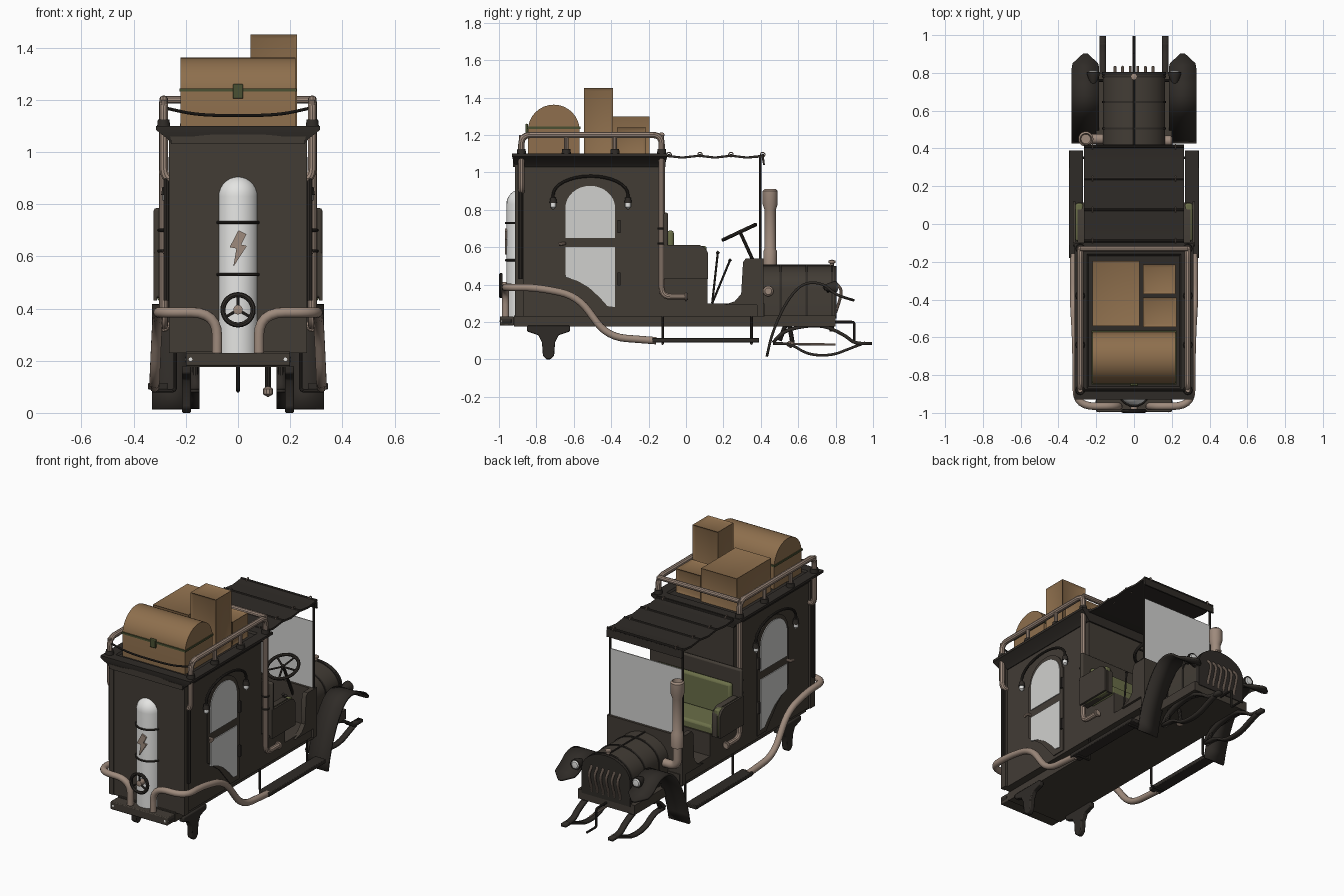
import bpy, bmesh, math
from mathutils import Vector, Matrix

if "Cube" in bpy.data.objects:
    bpy.data.objects.remove(bpy.data.objects["Cube"])

def material(name, r, g, b):
    m = bpy.data.materials.new(name)
    m.diffuse_color = [((c / 255 + 0.055) / 1.055) ** 2.4 for c in (r, g, b)] + [1]
    m.use_nodes = True
    m.node_tree.nodes["Principled BSDF"].inputs["Base Color"].default_value = m.diffuse_color
    return m

DARK = material("dark bodywork", 66, 60, 53)
BLACK = material("black iron", 47, 43, 39)
PIPE = material("dull copper", 158, 138, 124)
WOOD = material("brown wood", 142, 111, 77)
GREEN = material("green leather", 106, 110, 72)
TRIM = material("green brass", 74, 80, 50)
WHITE = material("white enamel", 228, 228, 226)
GLASS = material("grey glass", 208, 208, 206)

def finish(name, bm, mat, mir=False, solid=0, bevel=0):
    bmesh.ops.recalc_face_normals(bm, faces=bm.faces)
    me = bpy.data.meshes.new(name)
    bm.to_mesh(me)
    bm.free()
    me.materials.append(mat)
    ob = bpy.data.objects.new(name, me)
    bpy.context.collection.objects.link(ob)
    if solid:
        s = ob.modifiers.new("thickness", 'SOLIDIFY')
        s.thickness, s.offset = solid, 0
    if bevel:
        b = ob.modifiers.new("bevel", 'BEVEL')
        b.width, b.segments, b.limit_method = bevel, 2, 'ANGLE'
    if mir:
        ob.modifiers.new("mirror", 'MIRROR').use_mirror_merge = False
    return ob

def box(name, x, y, z, mat, mir=False, bevel=0, inset=0):
    bm = bmesh.new()
    mid = [(a + b) / 2 for a, b in (x, y, z)]
    size = [b - a for a, b in (x, y, z)]
    bmesh.ops.create_cube(bm, size=1, matrix=Matrix.Translation(mid) @ Matrix.Diagonal((*size, 1)))
    if inset:
        bmesh.ops.recalc_face_normals(bm, faces=bm.faces)
        bmesh.ops.inset_individual(bm, faces=bm.faces[:], thickness=inset, depth=-0.008)
    return finish(name, bm, mat, mir, 0, bevel)

def prism(name, pts, a, b, mat, mir=False, axis='x', bevel=0):
    """Outline (y,z) pushed along x, or (x,z) pushed along y."""
    bm = bmesh.new()
    place = lambda p, d: (d, p[0], p[1]) if axis == 'x' else (p[0], d, p[1])
    lo, hi = ([bm.verts.new(place(p, d)) for p in pts] for d in (a, b))
    bm.faces.new(lo)
    bm.faces.new(hi[::-1])
    for i in range(len(pts)):
        j = (i + 1) % len(pts)
        bm.faces.new((lo[i], lo[j], hi[j], hi[i]))
    return finish(name, bm, mat, mir, 0, bevel)

def rounded(pts, rad, steps=6):
    pts = [Vector(p) for p in pts]
    out = [pts[0]]
    for a, p, b in zip(pts, pts[1:], pts[2:]):
        s = p + (a - p).normalized() * min(rad, (a - p).length * .49)
        e = p + (b - p).normalized() * min(rad, (b - p).length * .49)
        for i in range(steps + 1):
            t = i / steps
            out.append(s * (1 - t) ** 2 + p * 2 * t * (1 - t) + e * t * t)
    return out + [pts[-1]]

def tube(name, pts, r, mat, mir=False, rad=0.05, n=10, closed=False):
    path = [Vector(p) for p in pts] if closed or not rad else rounded(pts, rad)
    bm, rings, k = bmesh.new(), [], len(path)
    up = None
    for i, p in enumerate(path):
        nxt = path[(i + 1) % k] if closed else path[min(i + 1, k - 1)]
        d = (nxt - (path[i - 1] if closed else path[max(i - 1, 0)])).normalized()
        up = d.orthogonal() if up is None else up - d * up.dot(d)
        up.normalize()
        side = d.cross(up)
        rings.append([bm.verts.new(p + r * (up * math.cos(t) + side * math.sin(t)))
                      for t in (2 * math.pi * q / n for q in range(n))])
    for i in range(k if closed else k - 1):
        A, B = rings[i], rings[(i + 1) % k]
        for q in range(n):
            bm.faces.new((A[q], A[(q + 1) % n], B[(q + 1) % n], B[q]))
    if not closed:
        bm.faces.new(rings[0])
        bm.faces.new(rings[-1])
    return finish(name, bm, mat, mir)

def ring(name, c, R, r, axis, mat, mir=False, n=28):
    q = Vector(axis).to_track_quat('Z', 'Y')
    tube(name, [Vector(c) + q @ Vector((R * math.cos(t), R * math.sin(t), 0))
                for t in (2 * math.pi * i / n for i in range(n))], r, mat, mir, n=8, closed=True)

def lathe(name, prof, c, axis, mat, mir=False, n=24):
    bm = bmesh.new()
    q = Vector(axis).to_track_quat('Z', 'Y')
    vs = [bm.verts.new(Vector(c) + q @ Vector((r, 0, h))) for r, h in prof]
    bmesh.ops.spin(bm, geom=vs + [bm.edges.new(e) for e in zip(vs, vs[1:])], cent=c,
                   axis=q @ Vector((0, 0, 1)), angle=2 * math.pi, steps=n)
    bmesh.ops.remove_doubles(bm, verts=bm.verts, dist=1e-5)
    return finish(name, bm, mat, mir)

def ribbon(name, pts, x0, x1, thick, mat, taper=0, rad=.15):
    path, bm, prev = rounded([(0, *p) for p in pts], rad), bmesh.new(), None
    total = len(path) - 1
    for i, p in enumerate(path):
        end = (path[-1] - p).length
        t = taper * (1 - math.sqrt(max(0, 1 - (1 - min(end / .09, 1)) ** 2)))
        row = [bm.verts.new((x, p.y, p.z)) for x in (x0 + t, x1 - t)]
        if prev:
            bm.faces.new((prev[0], prev[1], row[1], row[0]))
        prev = row
    return finish(name, bm, mat, True, thick)

def arc(cx, cz, rx, rz, a0=180, a1=0, n=16):
    return [(cx + rx * math.cos(math.radians(a0 + (a1 - a0) * i / n)),
             cz + rz * math.sin(math.radians(a0 + (a1 - a0) * i / n))) for i in range(n + 1)]

# chassis and cabin
box("chassis", (-.2, .2), (-.92, .8), (.175, .235), DARK)
box("bumper", (-.2, .2), (-.995, -.92), (.18, .23), DARK, bevel=.005)
box("cabin", (-.25, .25), (-.91, -.12), (.23, 1.06), DARK)
box("corner_post", (.235, .265), (-.915, -.87), (.23, 1.05), DARK, True)
bm = bmesh.new()
loops = [[bm.verts.new((sx * x, y0 if sy < 0 else y1, z)) for sx, sy in ((-1, -1), (1, -1), (1, 1), (-1, 1))]
         for x, y0, y1, z in ((.255, -.915, -.11, 1.03), (.27, -.92, -.11, 1.05), (.315, -.93, -.10, 1.085),
                              (.315, -.93, -.10, 1.1), (.25, -.87, -.16, 1.1), (.24, -.86, -.17, 1.09))]
for A, B in zip(loops, loops[1:]):
    for i in range(4):
        bm.faces.new((A[i], A[(i + 1) % 4], B[(i + 1) % 4], B[i]))
bm.faces.new(loops[0]); bm.faces.new(loops[-1])
finish("roof_cornice", bm, BLACK)
prism("front_arch_trim", arc(0, 1.03, .255, .04) + [(.26, 1.06), (-.26, 1.06)], -.925, -.905, DARK, axis='y')

# doors with arched and curved windows
prism("door", [(-.67, .47), (-.67, .82)] + arc(-.51, .82, .15, .135) + [(-.35, .82), (-.35, .25), (-.44, .25), (-.55, .38)],
      .245, .256, DARK, True)
prism("upper_window", [(-.645, .65)] + arc(-.512, .81, .133, .118) + [(-.379, .65)], .25, .261, GLASS, True)
prism("lower_window", [(-.645, .6), (-.379, .6), (-.379, .28), (-.42, .285), (-.46, .33), (-.52, .385), (-.58, .42), (-.645, .44)],
      .25, .261, GLASS, True)
tube("lamp_arch", [(.275, y, z) for y, z in [(-.71, .84)] + arc(-.51, .88, .2, .1) + [(-.31, .84)]], .008, BLACK, True, 0)
for y in (-.71, -.31):
    lathe("lamp_cap", [(0, .035), (.015, .03), (.02, 0), (0, 0)], (.275, y, .835), (0, 0, 1), BLACK, True, 12)
    lathe("lamp_bulb", [(0, 0), (.015, 0), (.015, -.02), (0, -.035)], (.275, y, .835), (0, 0, 1), WHITE, True, 12)
tube("door_handle", [(.25, -.65, .62), (.28, -.65, .62), (.28, -.68, .615)], .009, PIPE, True, .01)
for z in (.43, .71):
    box("hinge", (.25, .268), (-.365, -.35), (z - .035, z + .035), BLACK, True)

# roof rails and side pipes
tube("rail_pipe", [(.24, -.88, .9), (.285, -.88, .9), (.285, -.88, 1.2), (.285, -.13, 1.2), (.285, -.13, .335), (.285, .01, .335)],
     .017, PIPE, True, .05)
tube("rear_rail", [(-.285, -.13, 1.2), (.285, -.13, 1.2)], .015, PIPE)
for y in (-.88, -.64, -.38, -.13):
    tube("rail_post", [(.285, y, 1.09), (.285, y, 1.2)], .012, PIPE, True)
    lathe("post_foot", [(0, .025), (.022, .025), (.025, 0), (0, 0)], (.285, y, 1.1), (0, 0, 1), BLACK, True, 12)
tube("front_rope", [(-.285, -.88, 1.17), (-.15, -.88, 1.14), (.15, -.88, 1.14), (.285, -.88, 1.17)], .006, BLACK, rad=.1)
for z in (.62, .7):
    ring("pipe_clamp", (.285, -.13, z), .018, .006, (0, 0, 1), BLACK, True, 16)
ring("pipe_flange", (.285, 0, .335), .018, .007, (0, 1, 0), PIPE, True, 16)
tube("drain_pipe", [(.275, -.885, .43), (.275, -.885, .9)], .011, BLACK, True)
tube("side_exhaust", [(.08, -.965, .2), (.08, -.965, .385), (.305, -.965, .385), (.305, -.8, .385), (.31, -.58, .34),
                      (.32, -.42, .12), (.32, -.16, .1)], .02, PIPE, True, .1, 12)

# luggage
prism("domed_trunk", [(-.845, 1.09)] + arc(-.707, 1.225, .138, .137) + [(-.57, 1.09)], -.22, .22, WOOD)
box("trunk_band", (-.225, .225), (-.85, -.565), (1.232, 1.244), TRIM)
box("trunk_lock", (-.02, .02), (-.858, -.845), (1.205, 1.26), TRIM, bevel=.004)
box("wide_crate", (-.22, .03), (-.54, -.195), (1.09, 1.3), WOOD, inset=.025)
box("tall_crate", (.048, .226), (-.545, -.39), (1.09, 1.45), WOOD, inset=.022)
box("small_crate", (.048, .22), (-.37, -.215), (1.09, 1.24), WOOD, inset=.022)

# front tank, bolt emblem and valve wheel
lathe("tank", [(0, .21), (.08, .21), (.08, .83)] + [(.08 * math.cos(t), .83 + .08 * math.sin(t))
      for t in (math.pi / 2 * i / 8 for i in range(1, 9))], (0, -.88, 0), (0, 0, 1), WHITE)
for z in (.53, .73):
    ring("tank_band", (0, -.88, z), .083, .006, (0, 0, 1), BLACK)
prism("bolt_plate", [(.002, .7), (-.032, .635), (-.006, .63), (-.018, .56), (.034, .64), (.012, .645), (.032, .685)],
      -.968, -.958, PIPE, axis='y')
ring("valve_wheel", (0, -.99, .395), .058, .01, (0, 1, 0), BLACK)
lathe("valve_hub", [(0, -.015), (.018, -.01), (.018, .1), (0, .1)], (0, -.985, .395), (0, 1, 0), PIPE, n=12)
for a in (90, 210, 330):
    tube("valve_spoke", [(0, -.988, .395), (.058 * math.cos(math.radians(a)), -.99, .395 + .058 * math.sin(math.radians(a)))],
         .006, BLACK, n=6)
lathe("bumper_lamp", [(0, 0), (.022, 0), (.022, .05), (0, .06)], (.182, -.985, .205), (0, 1, 0), BLACK, True, 16)
lathe("bumper_lens", [(0, -.012), (.014, -.008), (.019, 0), (0, .004)], (.182, -.985, .205), (0, 1, 0), WHITE, True, 16)
prism("axle_bracket", [(-.85, .18), (-.85, .15), (-.79, .13), (-.77, .09), (-.765, .02), (-.745, .0), (-.725, .0), (-.705, .02),
                       (-.7, .09), (-.68, .13), (-.62, .15), (-.62, .18)], .18, .215, BLACK, True, bevel=.006)

# cab floor, seat and dash
box("cab_floor", (-.25, .25), (-.13, .42), (.23, .3), DARK)
box("seat_base", (-.25, .25), (-.12, .115), (.3, .44), DARK)
prism("seat_arm", [(-.12, .43), (.115, .43), (.115, .57), (.1, .595), (.07, .61), (-.12, .61)], .262, .3, DARK, True)
box("arm_pad", (.27, .31), (-.09, .11), (.43, .606), GREEN, True, .01)
prism("arm_panel", [(-.12, .43), (.118, .43), (.118, .57), (.1, .598), (.07, .613), (-.12, .613)], .31, .323, DARK, True)
box("seat_shell", (-.323, .323), (-.12, -.095), (.44, .785), DARK, bevel=.01)
box("seat_cushion", (-.265, .265), (-.09, .11), (.43, .49), GREEN, bevel=.015)
box("seat_back", (-.265, .265), (-.1, -.065), (.48, .69), GREEN, bevel=.015)
prism("cowl_side", [(.2, .29), (.26, .31), (.295, .35), (.305, .52), (.32, .54), (.41, .54), (.41, .29)], .235, .265, DARK, True)
box("firewall", (-.265, .265), (.38, .415), (.23, .54), DARK)
tube("steering_column", [(.115, .39, .46), (.115, .285, .69)], .009, BLACK)
ring("steering_wheel", (.115, .285, .68), .095, .01, (0, -.42, .9), BLACK)
for a in range(0, 360, 72):
    c, s = .09 * math.cos(math.radians(a)), .09 * math.sin(math.radians(a))
    tube("wheel_spoke", [(.115, .285, .68), (.115 + c, .285 + .906 * s, .68 + .42 * s)], .006, BLACK, n=6)
for x, y, z in ((.2, .17, .57), (.17, .235, .53)):
    tube("lever", [(x, .14, .3), (x, y, z)], .006, BLACK, n=6)
    lathe("lever_knob", [(0, -.012), (.011, 0), (0, .012)], (x, y, z), (0, 0, 1), BLACK, n=8)

# canopy and windscreen
prism("canopy", [(-.11, 1.095), (-.02, 1.085), (.07, 1.095), (.155, 1.085), (.24, 1.095), (.325, 1.085), (.415, 1.095), (.422, 1.04),
                 (.412, 1.04), (.405, 1.08), (.325, 1.073), (.24, 1.083), (.155, 1.073), (.07, 1.083), (-.02, 1.073), (-.11, 1.083)],
      -.265, .265, BLACK)
for y in (-.09, .075, .24, .41):
    tube("canopy_rib", [(-.265, y, 1.092), (.265, y, 1.092)], .008, BLACK)
    ring("canopy_ring", (.22, y, 1.095), .012, .003, (1, 0, 0), PIPE, True, 12)
box("windscreen", (-.25, .25), (.394, .4), (.54, .96), GLASS)
tube("screen_post", [(.255, .397, .5), (.255, .397, 1.08)], .007, BLACK, True)

# hood, grille and lamps
prism("hood", [(-.165, .23), (-.165, .38)] + arc(0, .38, .165, .12) + [(.165, .23)], .41, .79, DARK, axis='y')
for y in (.5, .64, .775):
    prism("hood_band", [(-.168, .23), (-.168, .38)] + arc(0, .38, .169, .125) + [(.168, .23)], y, y + .012, BLACK, axis='y')
prism("radiator", [(-.17, .22), (-.17, .38)] + arc(0, .38, .17, .12) + [(.17, .22)], .79, .805, BLACK, axis='y')
tube("hood_hinge", [(0, .41, .502), (0, .79, .502)], .005, BLACK)
lathe("radiator_cap", [(0, 0), (.01, 0), (.01, .015), (.018, .018), (.018, .03), (0, .036)], (0, .78, .498), (0, 0, 1), PIPE, n=12)
for i in range(6):
    x = -.1 + .04 * i
    tube("grille_bar", [(x, .8, .41), (x, .835, .37), (x, .82, .31), (x, .8, .25)], .008, PIPE, rad=.03)
lathe("headlamp", [(0, -.06), (.015, -.05), (.033, 0), (.033, .015), (0, .015)], (.215, .79, .385), (0, 1, 0), BLACK, True)
lathe("headlamp_lens", [(0, .024), (.02, .021), (.027, .014), (0, .01)], (.215, .79, .385), (0, 1, 0), WHITE, True)
tube("headlamp_arm", [(.15, .76, .36), (.215, .76, .38)], .008, BLACK, True)

# smokestack on one side, stub on the other
tube("stack_elbow", [(-.15, .45, .365), (-.255, .45, .365), (-.255, .45, .52)], .026, PIPE, rad=.05, n=14)
lathe("smokestack", [(0, .49), (.036, .49), (.036, .58), (.03, .59), (.03, .8), (.04, .83), (.04, .9), (.03, .91), (.025, .88), (0, .88)],
      (-.255, .45, 0), (0, 0, 1), PIPE)
lathe("exhaust_stub", [(0, 0), (.028, 0), (.028, .04), (.018, .05), (0, .05)], (.155, .44, .365), (1, 0, 0), PIPE, n=14)

# fenders, springs, running boards
ribbon("fender", [(.432, .015), (.46, .14), (.53, .3), (.62, .41), (.73, .41), (.8, .345), (.9, .315)], .185, .33, .014, BLACK, .06)
ribbon("frame_horn", [(.465, .09), (.53, .16), (.72, .19), (.85, .13), (.9, .085), (.995, .085)], .148, .182, .018, BLACK)
ribbon("leaf_spring", [(.465, .085), (.56, .085), (.65, .025), (.78, .02), (.88, .06), (.96, .09)], .148, .182, .014, BLACK)
tube("spring_hanger", [(.165, .5, .1), (.165, .55, .23)], .012, BLACK, True)
tube("front_hanger", [(.165, .78, .15), (.165, .78, .23)], .012, BLACK, True)
tube("starter_crank", [(0, .78, .2), (0, .9, .2), (0, .9, .085), (0, .995, .085)], .007, BLACK, rad=.015)
tube("steering_arm", [(.115, .55, .2), (.115, .57, .085)], .012, BLACK)
tube("steering_rod", [(.115, .56, .082), (.115, .8, .08)], .006, PIPE)
lathe("rod_joint", [(0, -.022), (.02, -.01), (.02, .01), (0, .022)], (.115, .56, .082), (0, 0, 1), PIPE, n=10)
box("running_board", (.27, .345), (-.18, .39), (.09, .115), BLACK, True, .004)
for y in (-.125, .35):
    tube("board_hanger", [(.24, y, .24), (.24, y, .085), (.33, y, .085)], .007, BLACK, True, .015)

# smooth shading with sharp edges kept
for ob in bpy.context.collection.objects:
    ob.select_set(True)
    bpy.context.view_layer.objects.active = ob
bpy.ops.object.shade_smooth_by_angle(angle=math.radians(35))
